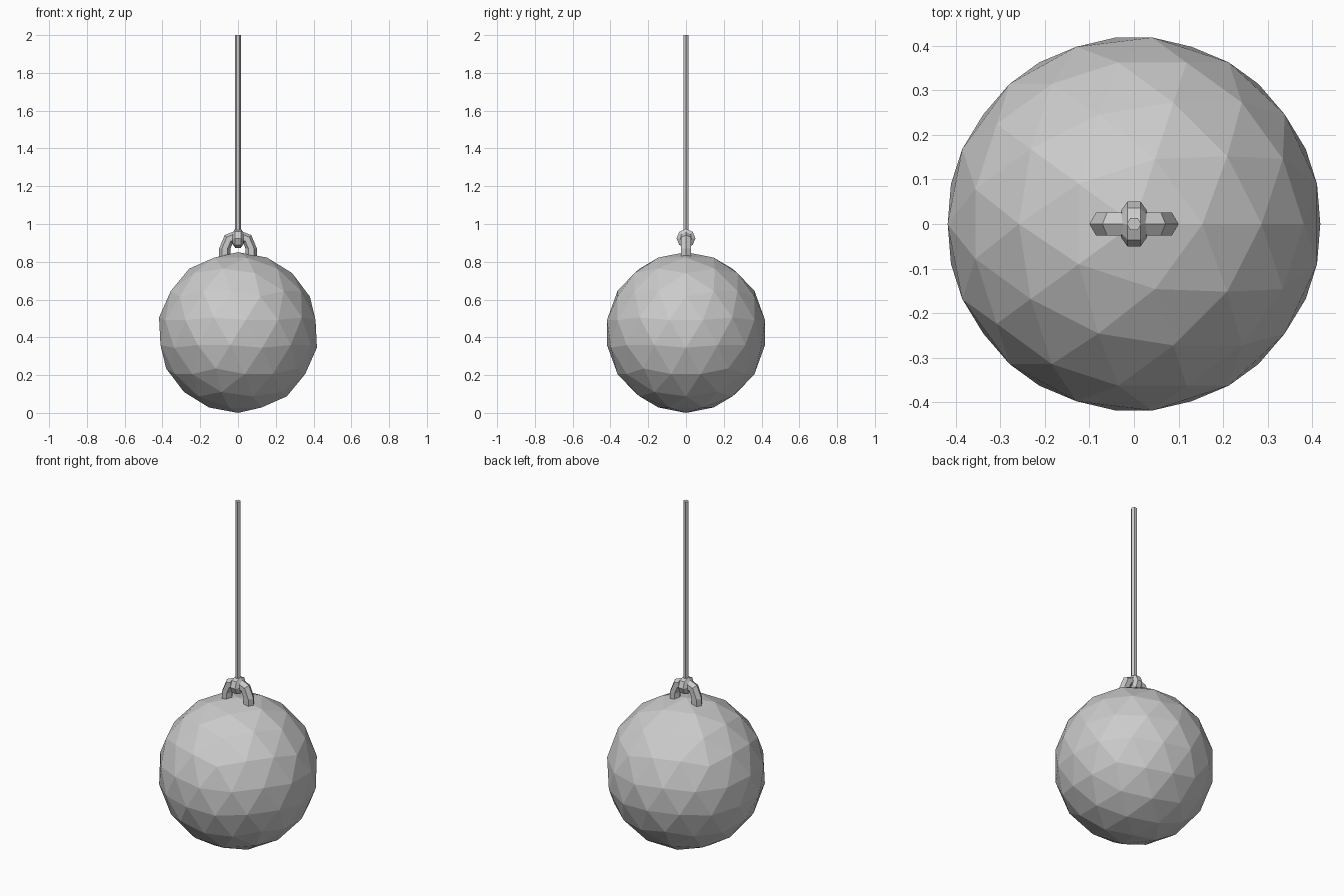
import bpy, bmesh
from math import sin, cos, pi
from mathutils import Vector

if "Cube" in bpy.data.objects:
    bpy.data.objects.remove(bpy.data.objects["Cube"])


def finish(bm, name):
    bmesh.ops.recalc_face_normals(bm, faces=bm.faces)
    mesh = bpy.data.meshes.new(name)
    bm.to_mesh(mesh)
    bm.free()
    ob = bpy.data.objects.new(name, mesh)
    bpy.context.collection.objects.link(ob)
    return ob


def skin(name, rings, closed):
    """Skin equal-sized rings of points; cap the ends when open."""
    bm = bmesh.new()
    vs = [[bm.verts.new(p) for p in r] for r in rings]
    n = len(vs[0])
    for i in range(len(vs) if closed else len(vs) - 1):
        a, b = vs[i], vs[(i + 1) % len(vs)]
        for j in range(n):
            k = (j + 1) % n
            bm.faces.new((a[j], a[k], b[k], b[j]))
    if not closed:
        bm.faces.new(vs[0])
        bm.faces.new(vs[-1])
    return finish(bm, name)


# Ball: icosahedron with every edge split in three along the sphere
R = 0.4255
base = bmesh.new()
bmesh.ops.create_icosphere(base, subdivisions=1, radius=1)
points = [v.co.copy() for v in base.verts]
for e in base.edges:
    a, b = (v.co.normalized() for v in e.verts)
    points += [a.slerp(b, 1 / 3), a.slerp(b, 2 / 3)]
points += [f.calc_center_median() for f in base.faces]
base.free()
bm = bmesh.new()
for p in points:
    bm.verts.new(p.normalized() * R + Vector((0, 0, R)))
bmesh.ops.convex_hull(bm, input=bm.verts)
finish(bm, "ball")

# Shackle: half ring with hexagonal section and straight legs into the ball
hexagon = [(0.03 * cos(k * pi / 3), 0.03 * sin(k * pi / 3)) for k in range(6)]
major, zc = 0.07, 0.87
rings = [[(major + u, v, 0.79) for u, v in hexagon]]
for i in range(5):
    t = i * pi / 4
    rings.append([((major + u) * cos(t), v, zc + (major + u) * sin(t)) for u, v in hexagon])
rings.append([(-(major + u), v, 0.79) for u, v in hexagon])
skin("shackle", rings, False)

# Cable loop: small thick ring around the shackle bar
section = [(0.05, 0.015), (0.05, -0.015), (0.03, -0.029),
           (0.012, -0.015), (0.012, 0.015), (0.03, 0.029)]
rings = []
for i in range(8):
    t = i * pi / 4
    rings.append([(w, r * cos(t), 0.924 + r * sin(t)) for r, w in section])
skin("cable_loop", rings, True)

# Cable: six-sided rod
skin("cable", [[(0.016 * cos(k * pi / 3), 0.016 * sin(k * pi / 3), z) for k in range(6)]
               for z in (0.94, 2.0)], False)
